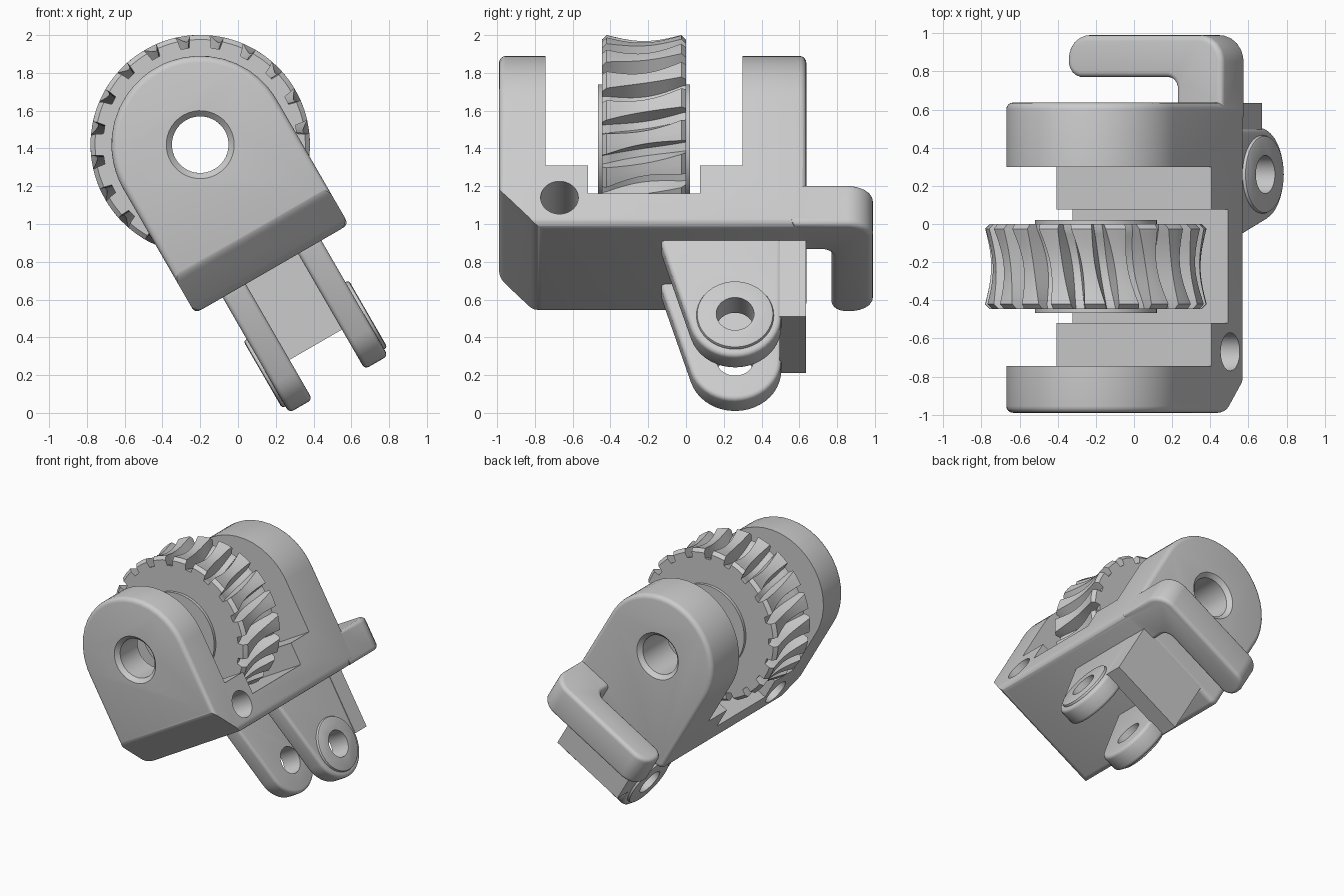
import bpy, bmesh
from math import sin, cos, tan, pi, radians, acos
from mathutils import Vector, Matrix

if "Cube" in bpy.data.objects:
    bpy.data.objects.remove(bpy.data.objects["Cube"])

# everything is built upright around the axle, then tilted 30 degrees
TILT = Matrix.Translation((-0.2, 0, 1.42)) @ Matrix.Rotation(radians(-30), 4, 'Y')


def fillet(corners, seg=6):
    """Outline from (a, b, radius) corners."""
    out = []
    n = len(corners)
    for i, (a, b, r) in enumerate(corners):
        p = Vector((a, b))
        if r == 0:
            out.append(p)
            continue
        d0 = (Vector(corners[i - 1][:2]) - p).normalized()
        d1 = (Vector(corners[(i + 1) % n][:2]) - p).normalized()
        half = acos(max(-1, min(1, d0.dot(d1)))) / 2
        c = p + (d0 + d1).normalized() * r / sin(half)
        t = r / tan(half)
        s, e = p + d0 * t - c, p + d1 * t - c
        k = seg * 2 if r > 0.3 else seg
        for j in range(k + 1):
            out.append(c + s.lerp(e, j / k).normalized() * r)
    return out


def circle(cx, cy, r, n=40):
    return [(cx + r * cos(2 * pi * i / n), cy + r * sin(2 * pi * i / n)) for i in range(n)]


def finish(name, bm):
    bmesh.ops.recalc_face_normals(bm, faces=bm.faces[:])
    me = bpy.data.meshes.new(name)
    bm.to_mesh(me)
    bm.free()
    ob = bpy.data.objects.new(name, me)
    bpy.context.collection.objects.link(ob)
    return ob


def prism(name, pts, axis, lo, hi, bevel=0, seg=4):
    """Extrude a 2D outline along an axis, optionally rounding the cap edges."""
    put = {'x': lambda a, b, d: (d, a, b),
           'y': lambda a, b, d: (a, d, b),
           'z': lambda a, b, d: (a, b, d)}[axis]
    bm = bmesh.new()
    caps = [[bm.verts.new(put(p[0], p[1], d)) for p in pts] for d in (lo, hi)]
    ends = [bm.faces.new(c) for c in caps]
    n = len(pts)
    for i in range(n):
        j = (i + 1) % n
        bm.faces.new((caps[0][i], caps[0][j], caps[1][j], caps[1][i]))
    bmesh.ops.recalc_face_normals(bm, faces=bm.faces[:])
    if bevel:
        bmesh.ops.bevel(bm, geom=[e for f in ends for e in f.edges], offset=bevel,
                        segments=seg, profile=0.5, affect='EDGES')
    return finish(name, bm)


def loft(name, rings):
    """Closed loop of rings, each a list of (x, y, z)."""
    bm = bmesh.new()
    vs = [[bm.verts.new(p) for p in r] for r in rings]
    m, n = len(vs), len(vs[0])
    for i in range(m):
        for j in range(n):
            a, b = vs[i], vs[(i + 1) % m]
            bm.faces.new((a[j], a[(j + 1) % n], b[(j + 1) % n], b[j]))
    return finish(name, bm)


def boolean(ob, other, op):
    other.hide_render = True
    m = ob.modifiers.new(op, 'BOOLEAN')
    m.operation, m.object, m.solver = op, other, 'EXACT'
    bpy.context.view_layer.objects.active = ob
    bpy.ops.object.modifier_apply(modifier=m.name)
    bpy.data.objects.remove(other)


# bracket body: D-shaped front outline intersected with a stepped-slot side profile
W = 0.47
body = prism("bracket_body", fillet([(-W, -0.76, .05), (W, -0.76, .05),
             (W, W, W - .001), (-W, W, W - .001)]), 'y', -0.99, 0.637, 0.035)
side = prism("side_profile", fillet([
    (-0.993, 0.6, 0), (-0.993, -0.54, .1), (-0.79, -0.761, .1), (0.7, -0.761, 0),
    (0.7, 0.6, 0), (0.3, 0.6, 0), (0.3, -0.4, 0), (0.075, -0.4, 0), (0.075, -0.57, 0),
    (-0.52, -0.57, 0), (-0.52, -0.4, 0), (-0.745, -0.4, 0), (-0.745, 0.6, 0)]), 'x', -0.6, 0.6)
boolean(body, side, 'INTERSECT')

# hook: rounded arm on the back of the base
hook = prism("hook", fillet([
    (0.19, 0.56, 0), (0.469, 0.56, 0), (0.469, 0.99, .14), (-W, 0.99, .12),
    (-W, 0.77, .08), (0.19, 0.77, .06)]), 'z', -0.759, -0.51, 0.03)
boolean(body, hook, 'UNION')

# axle hole with countersunk ends, and the cross hole in the front corner
hole_cuts = []
for y0, y1, r0, r1 in ((-1.01, -0.96, .20, .15), (0.607, 0.657, .15, .20)):
    bm = bmesh.new()
    rings = [[bm.verts.new((p[0], y, p[1])) for p in circle(0, 0, r)]
             for y, r in ((y0, r0), (y1, r1))]
    for r in rings:
        bm.faces.new(r)
    for j in range(40):
        k = (j + 1) % 40
        bm.faces.new((rings[0][j], rings[0][k], rings[1][k], rings[1][j]))
    hole_cuts.append(finish("countersink", bm))
hole_cuts.append(prism("axle_cut", circle(0, 0, .15), 'y', -1.2, 1.2))
hole_cuts.append(prism("cross_cut", circle(-0.67, -0.595, .1), 'x', -0.8, 0.8))
for c in hole_cuts:
    boolean(body, c, 'DIFFERENCE')

# mounting lugs: mirrored prongs with bosses, joined by a back plate
PY, PV, PR = 0.26, -1.22, 0.245
prong_outline = [(-0.13, -0.73), (-0.13, -0.78)]
for i in range(21):
    a = radians(197 + 163 * i / 20)
    prong_outline.append((PY + PR * cos(a), PV + PR * sin(a)))
prong_outline.append((PY + PR, -0.73))
parts = [body]
for s, label in ((-1, "left"), (1, "right")):
    prong = prism(label + "_prong", prong_outline, 'x', *sorted((s * .16, s * .302)), 0.025)
    boss = prism("boss", circle(PY, PV, .205), 'x', *sorted((s * .25, s * .322)), 0.015, 2)
    boolean(prong, boss, 'UNION')
    boolean(prong, prism("pin_cut", circle(PY, PV, .1), 'x', -0.6, 0.6), 'DIFFERENCE')
    parts.append(prong)
parts.append(prism("lug_back_plate", [(0.495, -0.74), (0.635, -0.74), (0.635, -1.223),
                                      (0.495, -1.223)], 'x', -0.3, 0.3))

# worm wheel: 20 throated, slanted teeth with a hub and bore
TEETH, Y0, Y1 = 20, -0.445, 0.0
PITCH = 360 / TEETH


def wheel_ring(y, tip, root, bottom, top):
    """One tooth row; bottom and top are groove half-widths as parts of the pitch."""
    centre = 69 + 8 * (y - Y0) / (Y1 - Y0)
    ring = []
    for k in range(TEETH):
        for f, r in ((-top, tip), (-bottom, root), (bottom, root), (top, tip),
                     (top / 2 + .25, tip), (.5, tip)):
            a = radians(centre + PITCH * (k + f))
            ring.append((r * cos(a), y, r * sin(a)))
    return ring


def plain_ring(y, r):
    return wheel_ring(y, r, r, .13, .25)


rings = [plain_ring(-0.467, .15), plain_ring(-0.467, .32), plain_ring(Y0, .32),
         wheel_ring(Y0, .557, .515, .14, .18)]
STEPS = 14
for i in range(STEPS + 1):
    t = i / STEPS
    bulge = sin(pi * t)
    rings.append(wheel_ring(Y0 + .025 + t * (Y1 - Y0 - .05), .581 - .032 * bulge,
                            .512 - .055 * bulge, .14, .20 + .10 * bulge))
rings += [wheel_ring(Y1, .557, .515, .14, .18), plain_ring(Y1, .32),
          plain_ring(0.022, .32), plain_ring(0.022, .15)]
parts.append(loft("worm_wheel", rings))

# tilt everything and shade
for ob in parts:
    ob.data.transform(TILT)
    bpy.ops.object.select_all(action='DESELECT')
    ob.select_set(True)
    bpy.context.view_layer.objects.active = ob
    bpy.ops.object.shade_smooth_by_angle(angle=radians(30))
